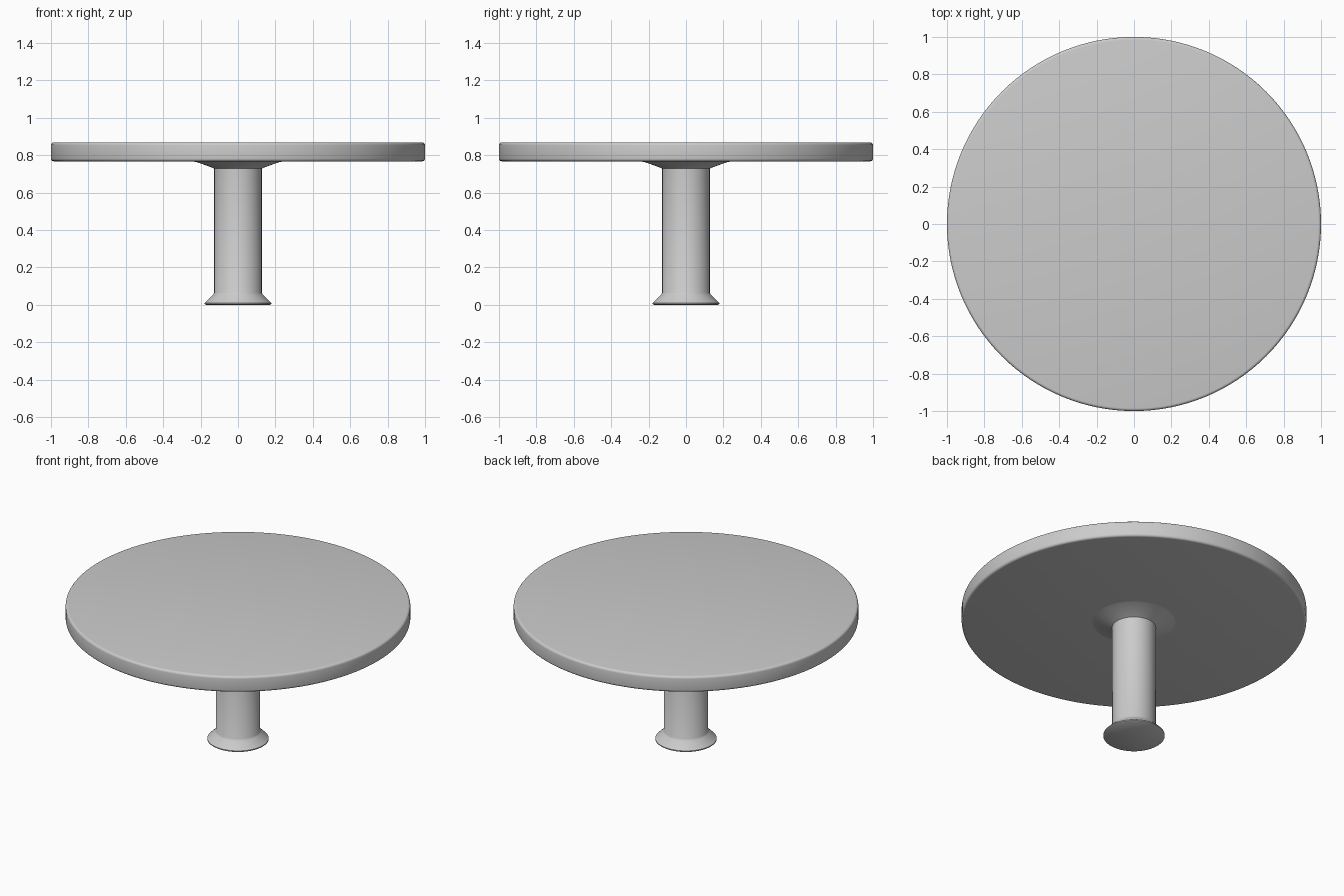
import bpy, bmesh, math

if "Cube" in bpy.data.objects:
    bpy.data.objects.remove(bpy.data.objects["Cube"])

SEGMENTS = 128


def lathe(name, profile, segments=SEGMENTS):
    """Spin a (radius, height) profile around z; both ends close on the axis."""
    bm = bmesh.new()
    verts = [bm.verts.new((r, 0, z)) for r, z in profile]
    edges = [bm.edges.new(pair) for pair in zip(verts, verts[1:])]
    bmesh.ops.spin(bm, geom=verts + edges, cent=(0, 0, 0), axis=(0, 0, 1),
                   angle=math.tau, steps=segments, use_duplicate=False)
    bmesh.ops.remove_doubles(bm, verts=bm.verts, dist=1e-5)
    bmesh.ops.recalc_face_normals(bm, faces=bm.faces)
    mesh = bpy.data.meshes.new(name)
    bm.to_mesh(mesh)
    bm.free()
    obj = bpy.data.objects.new(name, mesh)
    bpy.context.collection.objects.link(obj)
    bpy.ops.object.select_all(action='DESELECT')
    obj.select_set(True)
    bpy.context.view_layer.objects.active = obj
    bpy.ops.object.shade_smooth_by_angle(angle=math.radians(35))
    return obj


def rounded(cr, cz, radius, start, end, steps=4):
    """Points along a quarter-round edge."""
    angles = [math.radians(start + (end - start) * i / steps) for i in range(steps + 1)]
    return [(cr + radius * math.cos(a), cz + radius * math.sin(a)) for a in angles]


# Round table top with softened rims
BOTTOM, TOP, EDGE = 0.767, 0.868, 0.015
lathe("table_top",
      [(0, BOTTOM)]
      + rounded(1 - EDGE, BOTTOM + EDGE, EDGE, -90, 0)
      + rounded(1 - EDGE, TOP - EDGE, EDGE, 0, 90)
      + [(0, TOP)])

# Pedestal: flared foot, straight column and flared collar under the top
lathe("pedestal",
      [(0, 0), (0.172, 0), (0.178, 0.004), (0.178, 0.010), (0.135, 0.052),
       (0.127, 0.064), (0.127, 0.728), (0.137, 0.733), (0.215, 0.761),
       (0.245, 0.768), (0, 0.768)])
